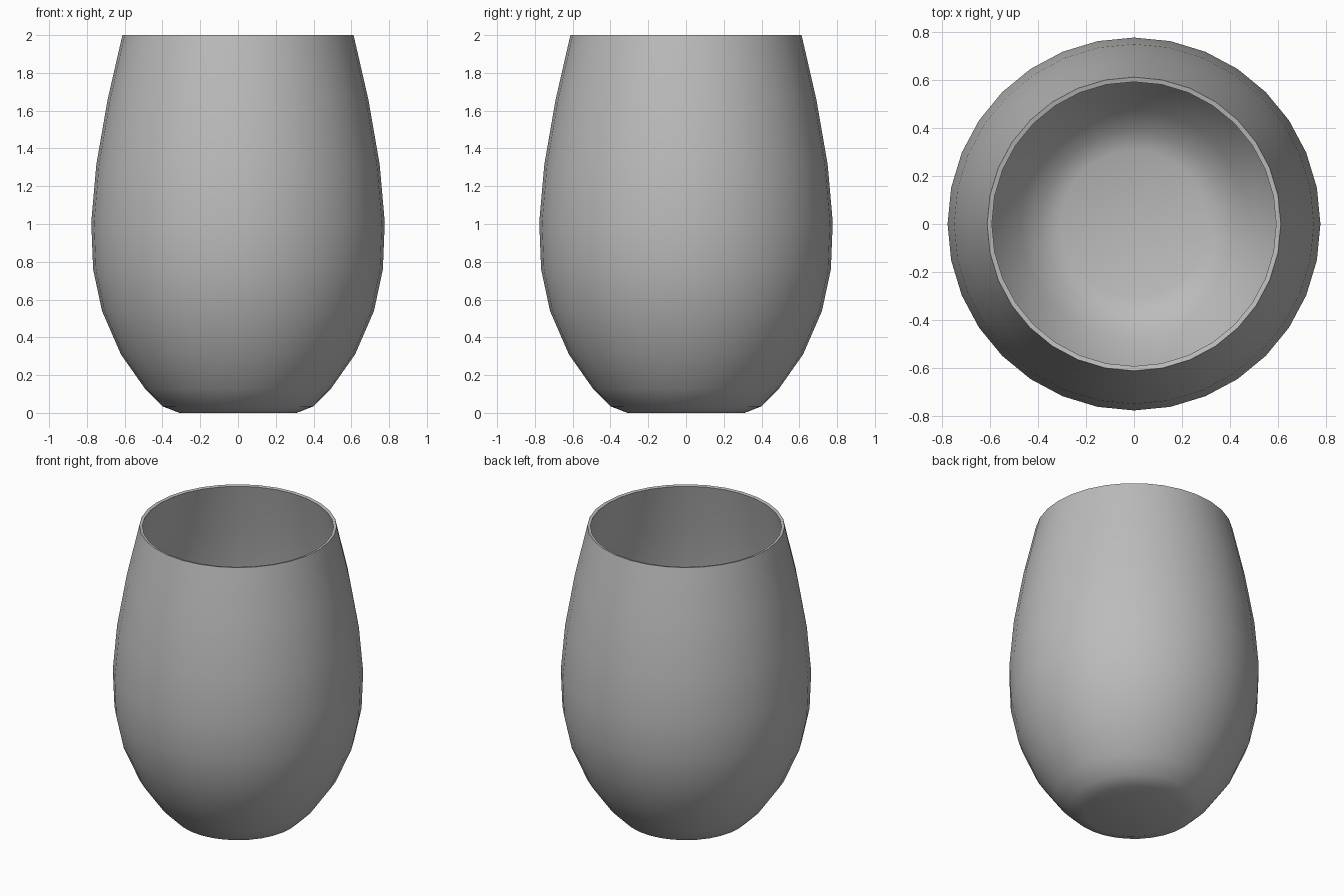
import bpy
import bmesh
from math import tau, radians

cube = bpy.data.objects.get("Cube")
if cube:
    bpy.data.objects.remove(cube, do_unlink=True)

SIDES = 32
WALL = 0.02

# Outer wall as (radius, height), from base centre to rim
PROFILE = [(0, 0), (0.31, 0), (0.4, 0.035), (0.49, 0.125), (0.62, 0.31),
           (0.72, 0.54), (0.767, 0.76), (0.777, 1.01), (0.75, 1.315),
           (0.69, 1.66), (0.612, 2)]

# Single warm-free grey for the whole vessel
grey = bpy.data.materials.new("plain_grey")
grey.use_nodes = True
colour = (0.5, 0.5, 0.5, 1)
grey.diffuse_color = colour
grey.node_tree.nodes["Principled BSDF"].inputs["Base Color"].default_value = colour

# Tumbler body: revolve the profile around the z axis
bm = bmesh.new()
verts = [bm.verts.new((r, 0, z)) for r, z in PROFILE]
edges = [bm.edges.new(pair) for pair in zip(verts, verts[1:])]
bmesh.ops.spin(bm, geom=verts + edges, cent=(0, 0, 0), axis=(0, 0, 1),
               angle=tau, steps=SIDES)
bmesh.ops.remove_doubles(bm, verts=bm.verts, dist=0.001)
bmesh.ops.recalc_face_normals(bm, faces=bm.faces)

# Make sure the open shell faces outward
base = min(bm.faces, key=lambda f: f.calc_center_median().z)
if base.normal.z > 0:
    bmesh.ops.reverse_faces(bm, faces=bm.faces)

mesh = bpy.data.meshes.new("tumbler_body")
bm.to_mesh(mesh)
bm.free()
mesh.materials.append(grey)
body = bpy.data.objects.new("tumbler_body", mesh)
bpy.context.collection.objects.link(body)

# Thin wall grown inward, leaving a rim at the mouth
shell = body.modifiers.new("wall", 'SOLIDIFY')
shell.thickness = WALL
shell.offset = -1
shell.use_even_offset = True

# Smooth sides with a crisp rim
bpy.ops.object.select_all(action='DESELECT')
body.select_set(True)
bpy.context.view_layer.objects.active = body
bpy.ops.object.modifier_apply(modifier=shell.name)
bpy.ops.object.shade_smooth_by_angle(angle=radians(40))
